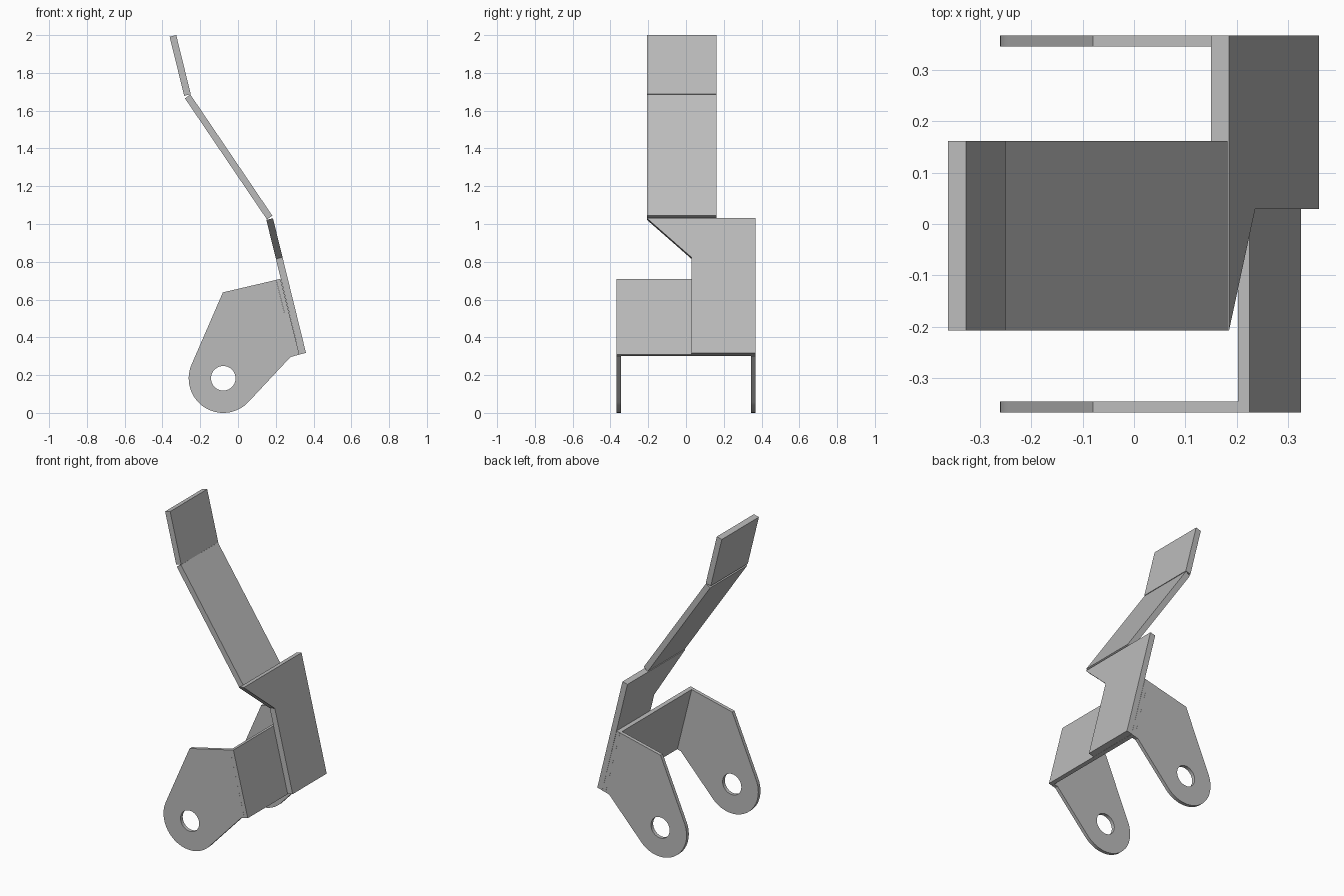
import bpy
import bmesh
import math
from mathutils import Vector

cube = bpy.data.objects.get("Cube")
if cube:
    bpy.data.objects.remove(cube, do_unlink=True)

steel = bpy.data.materials.new("plain grey steel")
steel.use_nodes = True
GREY = (0.5, 0.5, 0.5, 1)
steel.diffuse_color = GREY
steel.node_tree.nodes["Principled BSDF"].inputs["Base Color"].default_value = GREY


def plate(name, loops, depth):
    """Fill flat closed loops (outline, then holes) and extrude them by depth."""
    bm = bmesh.new()
    edges = []
    for loop in loops:
        verts = [bm.verts.new(p) for p in loop]
        edges += [bm.edges.new((v, verts[i - 1])) for i, v in enumerate(verts)]
    bmesh.ops.triangle_fill(bm, edges=edges, use_beauty=True)
    ext = bmesh.ops.extrude_face_region(bm, geom=bm.faces[:], use_keep_orig=True)
    moved = [g for g in ext["geom"] if isinstance(g, bmesh.types.BMVert)]
    bmesh.ops.translate(bm, verts=moved, vec=depth)
    bmesh.ops.recalc_face_normals(bm, faces=bm.faces[:])
    mesh = bpy.data.meshes.new(name)
    bm.to_mesh(mesh)
    bm.free()
    mesh.materials.append(steel)
    obj = bpy.data.objects.new(name, mesh)
    bpy.context.collection.objects.link(obj)
    bpy.context.view_layer.objects.active = obj
    obj.select_set(True)
    bpy.ops.object.shade_smooth_by_angle(angle=math.radians(25))
    obj.select_set(False)
    return obj


def strip(name, start, end, y0, y1, thick):
    """Flat bar between two side-profile points, thickened to its left."""
    a, b = Vector((start[0], y0, start[1])), Vector((end[0], y0, end[1]))
    d = (b - a).normalized()
    side = Vector((-d.z, 0, d.x)) * thick
    return plate(name, [[a, b, b + side, a + side]], Vector((0, y1 - y0, 0)))


def arc(center, radius, start, end, count):
    step = (end - start) / count
    return [(center[0] + radius * math.cos(start + i * step),
             center[1] + radius * math.sin(start + i * step)) for i in range(count + 1)]


def tangent_angle(center, radius, point, sign):
    dx, dz = point[0] - center[0], point[1] - center[1]
    return math.atan2(dz, dx) + sign * math.acos(radius / math.hypot(dx, dz))


# Clevis cheeks with a rounded, bored foot
PIVOT, FOOT = (-0.078, 0.183), 0.183
crown, heel = (-0.08, 0.638), (0.278, 0.296)
first = tangent_angle(PIVOT, FOOT, crown, 1)
last = tangent_angle(PIVOT, FOOT, heel, -1) + 2 * math.pi
outline = [heel, (0.302, 0.302), (0.202, 0.704), crown]
outline += arc(PIVOT, FOOT, first, last, 40)
hole = arc(PIVOT, 0.065, 0, 2 * math.pi, 40)[:-1]
HALF, SHEET = 0.367, 0.022
for name, y in (("front_cheek", -HALF), ("back_cheek", HALF - SHEET)):
    plate(name, [[(x, y, z) for x, z in loop] for loop in (outline, hole)],
          Vector((0, SHEET, 0)))

# Web joining the cheeks
strip("clevis_web", (0.225, 0.71), (0.325, 0.308), -HALF, HALF, -0.0235)

# Offset plate bolted flat against the web, with a tapered shoulder
LOW, HIGH = Vector((0.325, 0, 0.309)), Vector((0.15, 0, 1.022))
run = HIGH - LOW
shape = [(HALF, 0), (HALF, 1), (-0.207, 1), (0.029, 0.71), (0.029, 0)]
normal = Vector((run.z, 0, -run.x)).normalized() * 0.036
plate("offset_plate", [[LOW + run * t + Vector((0, y, 0)) for y, t in shape]], normal)

# Bent lever arm
strip("lever_arm", (0.182, 1.044), (-0.252, 1.685), -0.207, 0.161, 0.035)
strip("lever_tip", (-0.25, 1.687), (-0.327, 2.0), -0.207, 0.161, 0.036)
